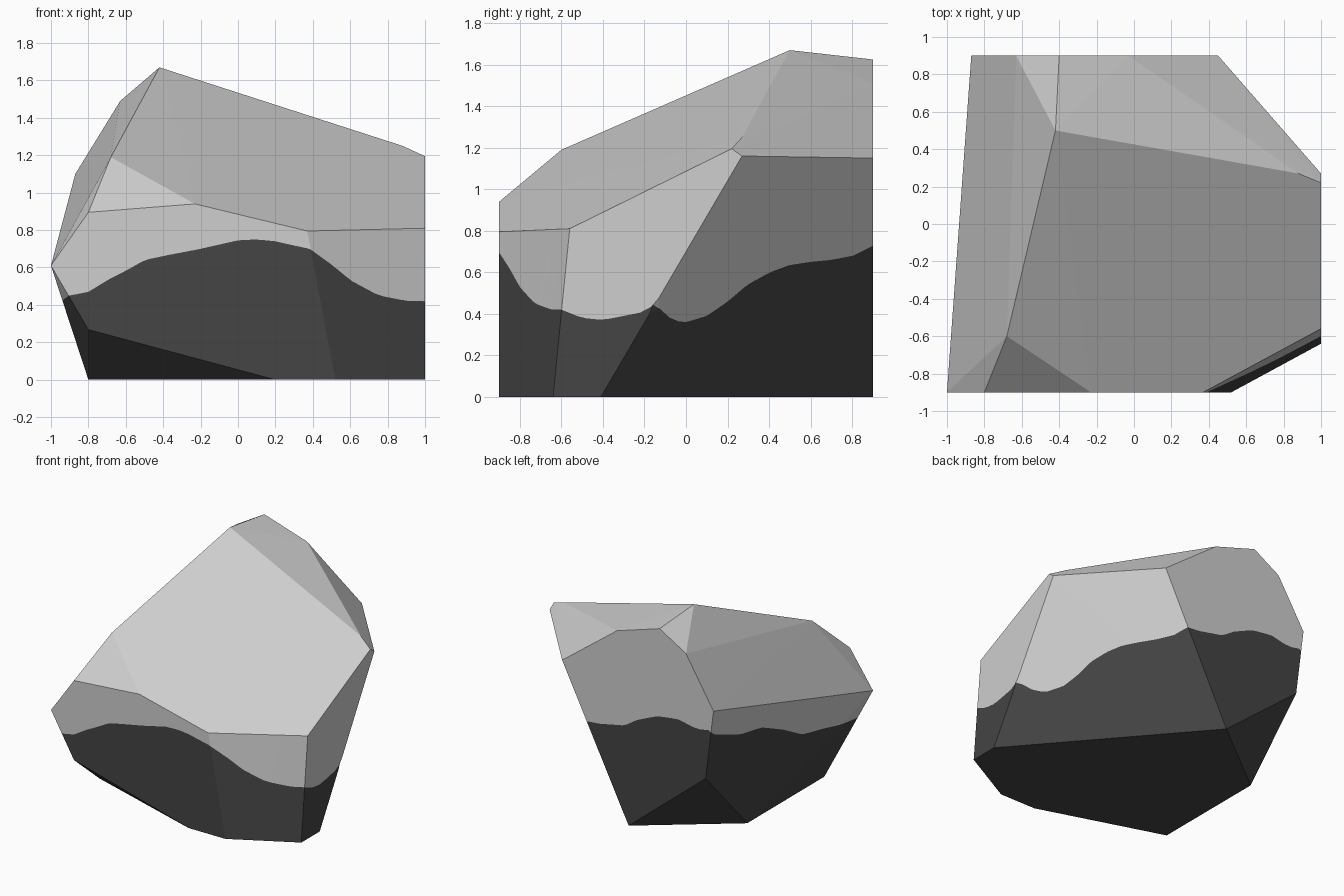
import bpy, bmesh, math
from mathutils import Vector

if "Cube" in bpy.data.objects:
    bpy.data.objects.remove(bpy.data.objects["Cube"])


def material(name, v):
    m = bpy.data.materials.new(name)
    m.diffuse_color = (v, v, v, 1)
    m.use_nodes = True
    m.node_tree.nodes["Principled BSDF"].inputs["Base Color"].default_value = m.diffuse_color
    return m


# Corners of the faceted rock
FRONT = [(-1, .61), (-.8, .895), (-.23, .94), (.37, .795), (.52, 0), (.2, 0), (-.8, .268)]   # x, z
BACK = [(-.87, 1.1), (-.63, 1.49), (-.4, 1.625), (-.03, 1.51), (.45, 1.15), (-.13, 0), (-.8, .55)]
RIGHT = [(-.56, .81), (.22, 1.195), (.27, 1.16), (-.41, 0), (-.64, 0)]                      # y, z
corners = [(x, -.9, z) for x, z in FRONT] + [(x, .9, z) for x, z in BACK]
corners += [(1, y, z) for y, z in RIGHT]
corners += [(-.42, .5, 1.67), (-.68, -.6, 1.19), (.88, .27, 1.25), (-.8, -.58, 0), (-.8, .38, 0)]

# Height of the dark band's wavy edge by direction in degrees
WAVE = [(0, .36), (7.5, .39), (16, .46), (24, .54), (34, .6), (43, .635), (53, .65), (62, .66),
        (70, .68), (75, .725), (82, .735), (96, .78), (102.5, .85), (113, .93), (122, .955),
        (129, .92), (132.7, .94), (135, .89), (146.6, .79), (159.5, .76), (175, .65), (189, .53),
        (202.5, .49), (212, .45), (220, .42), (225, .45), (228.4, .47), (232, .53), (241, .64),
        (247, .665), (257.5, .7), (270, .745), (276.3, .75), (282.5, .74), (293, .7), (301, .61),
        (307, .53), (316, .45), (324.6, .42), (329, .42), (333.4, .38), (338.2, .37),
        (348.7, .41), (351.5, .45), (354, .39), (357, .365), (360, .36)]


def wave(co):
    a = math.degrees(math.atan2(co.y, co.x)) % 360
    for (a0, h0), (a1, h1) in zip(WAVE, WAVE[1:]):
        if a <= a1:
            return h0 + (h1 - h0) * (a - a0) / (a1 - a0)
    return WAVE[-1][1]


def cut(bm, point, normal):
    bmesh.ops.bisect_plane(bm, geom=bm.verts[:] + bm.edges[:] + bm.faces[:], dist=1e-5,
                           plane_co=point, plane_no=normal)


# Solid rock
bm = bmesh.new()
for c in corners:
    bm.verts.new(c)
hull = bmesh.ops.convex_hull(bm, input=bm.verts[:])
inner = {g for g in hull["geom_interior"] if isinstance(g, bmesh.types.BMVert)}
bmesh.ops.delete(bm, geom=list(inner), context='VERTS')

# Slice into wedges, flatten the wavy edge to z = 0, cut there, restore
for i in range(72):
    a = math.radians(i * 2.5)
    cut(bm, (0, 0, 0), (-math.sin(a), math.cos(a), 0))
for v in bm.verts:
    v.co.z -= wave(v.co)
cut(bm, (0, 0, 0), (0, 0, 1))
for f in bm.faces:
    f.material_index = 1 if f.calc_center_median().z < 0 else 0
for v in bm.verts:
    v.co.z += wave(v.co)

# Merge the flat pieces again, keeping the colour edge
bmesh.ops.dissolve_limit(bm, angle_limit=math.radians(0.5), verts=bm.verts[:],
                         edges=bm.edges[:], delimit={'MATERIAL'})
bmesh.ops.triangulate(bm, faces=[f for f in bm.faces if len(f.verts) > 4])
bmesh.ops.recalc_face_normals(bm, faces=bm.faces[:])

mesh = bpy.data.meshes.new("boulder")
bm.to_mesh(mesh)
bm.free()
mesh.materials.append(material("light grey stone", .62))
mesh.materials.append(material("dark wet stone", .058))
bpy.context.collection.objects.link(bpy.data.objects.new("boulder", mesh))
